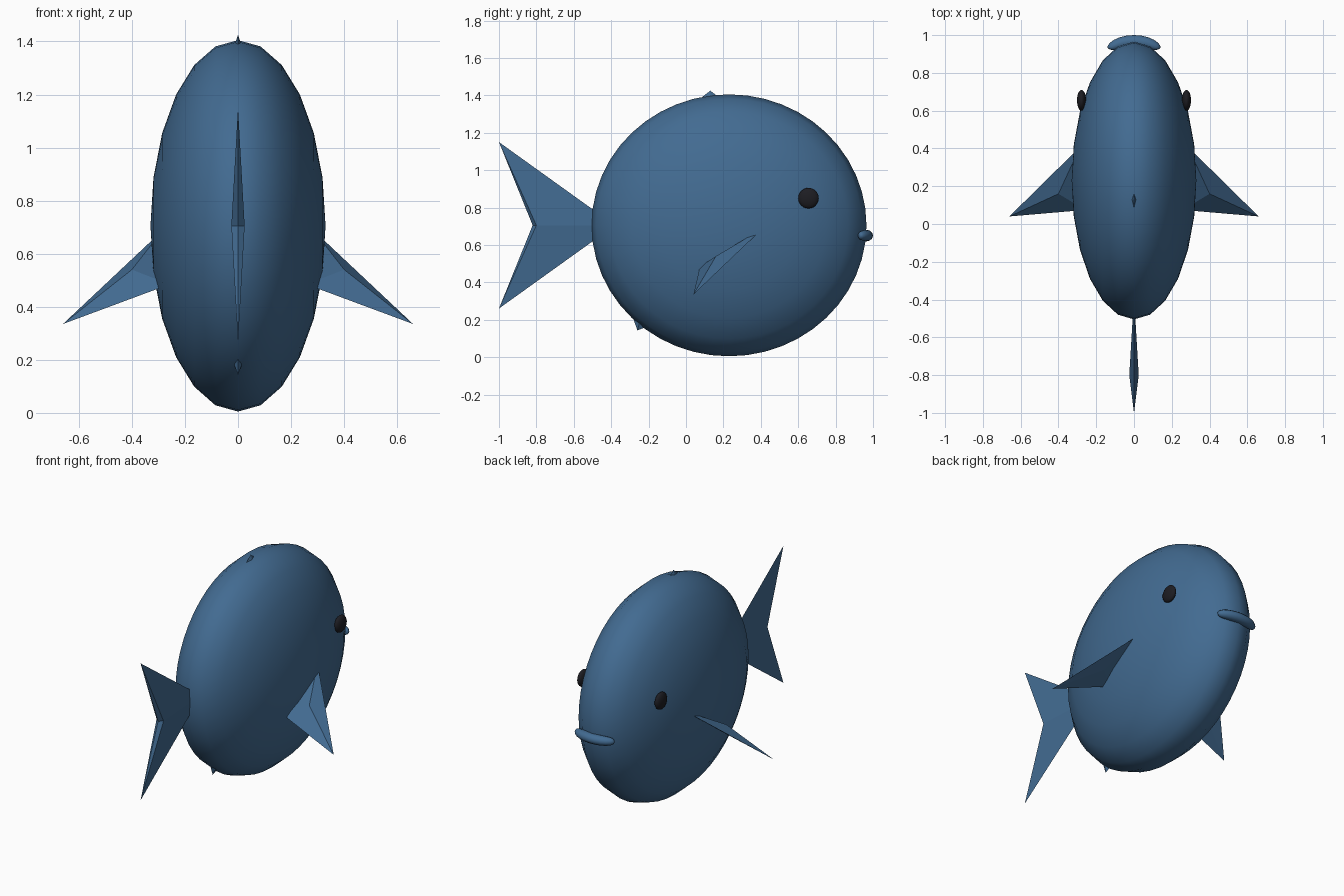
import bpy, bmesh, math
from mathutils import Vector, Matrix

if "Cube" in bpy.data.objects:
    bpy.data.objects.remove(bpy.data.objects["Cube"])


def material(name, rgb):
    m = bpy.data.materials.new(name)
    m.diffuse_color = (*rgb, 1)
    m.use_nodes = True
    m.node_tree.nodes["Principled BSDF"].inputs["Base Color"].default_value = m.diffuse_color
    return m


BLUE = material("steel_blue", (0.055, 0.147, 0.285))
BLACK = material("eye_black", (0.012, 0.012, 0.016))


def finish(bm, name, mat, smooth):
    bmesh.ops.recalc_face_normals(bm, faces=bm.faces)
    for f in bm.faces:
        f.smooth = smooth
    me = bpy.data.meshes.new(name)
    bm.to_mesh(me)
    bm.free()
    me.materials.append(mat)
    ob = bpy.data.objects.new(name, me)
    bpy.context.collection.objects.link(ob)
    return ob


def ellipsoid(name, centre, size, segs, rings, mat):
    # poles point sideways, along x
    bm = bmesh.new()
    bmesh.ops.create_uvsphere(bm, u_segments=segs, v_segments=rings, radius=1)
    bm.transform(Matrix.Translation(centre) @ Matrix.Diagonal((*size, 1))
                 @ Matrix.Rotation(math.pi / 2, 4, 'Y'))
    return finish(bm, name, mat, True)


def blade(name, rim, ridge_a, ridge_b):
    # thin fin: an outline fanned to one ridge point on each side
    bm = bmesh.new()
    vs = [bm.verts.new(p) for p in rim]
    for ridge in (ridge_a, ridge_b):
        r = bm.verts.new(ridge)
        for i in range(len(vs)):
            bm.faces.new((vs[i - 1], vs[i], r))
    return finish(bm, name, BLUE, False)


# body
ellipsoid("body", (0, 0.23, 0.705), (0.33, 0.735, 0.7), 48, 12, BLUE)

# tail fin and the small tips of the back and belly fins
blade("tail_fin", [(0, -1, 1.15), (0, -0.38, 0.705), (0, -1, 0.26), (0, -0.82, 0.705)],
      (0.025, -0.8, 0.705), (-0.025, -0.8, 0.705))
blade("back_fin", [(0, 0.06, 1.37), (0, 0.13, 1.425), (0, 0.2, 1.37)],
      (0.014, 0.13, 1.385), (-0.014, 0.13, 1.385))
blade("belly_fin", [(0, -0.29, 0.23), (0, -0.26, 0.143), (0, -0.19, 0.17)],
      (0.014, -0.25, 0.18), (-0.014, -0.25, 0.18))

# side fins and eyes
tip, front, back = Vector((0.66, 0.04, 0.335)), Vector((0.325, 0.37, 0.65)), Vector((0.31, 0.07, 0.465))
front, back = tip + (front - tip) * 1.12, tip + (back - tip) * 1.15
upper = Vector((0.40, 0.16, 0.54))
lower = upper - Vector((0.26, -0.515, 0.815)) * 0.05
for side, s in (("right", 1), ("left", -1)):
    flip = lambda p: (p[0] * s, p[1], p[2])
    blade(side + "_fin", [flip(tip), flip(front), flip(back)], flip(upper), flip(lower))
    ellipsoid(side + "_eye", (s * 0.278, 0.655, 0.85), (0.024, 0.055, 0.055), 24, 12, BLACK)

# lips: curved tube with tapered, rounded ends
bm = bmesh.new()
rows = []
N, M = 16, 12
for i in range(N + 1):
    t = -1 + 2 * i / N
    u = math.sin(t * math.pi / 2)
    a = u * 1.25
    c = Vector((0.125 * math.sin(a) / math.sin(1.25), 0.905 + 0.06 * math.cos(a), 0.65))
    out = Vector((math.sin(a), math.cos(a), 0))
    w = max(math.sqrt(max(0, 1 - u * u)), 0.02) ** 0.5
    rows.append([bm.verts.new(c + w * (0.035 * math.cos(k * 2 * math.pi / M) * out
                 + Vector((0, 0, 0.031 * math.sin(k * 2 * math.pi / M))))) for k in range(M)])
for r0, r1 in zip(rows, rows[1:]):
    for k in range(M):
        bm.faces.new((r0[k - 1], r0[k], r1[k], r1[k - 1]))
bm.faces.new(rows[0])
bm.faces.new(rows[-1])
finish(bm, "lips", BLUE, True)
